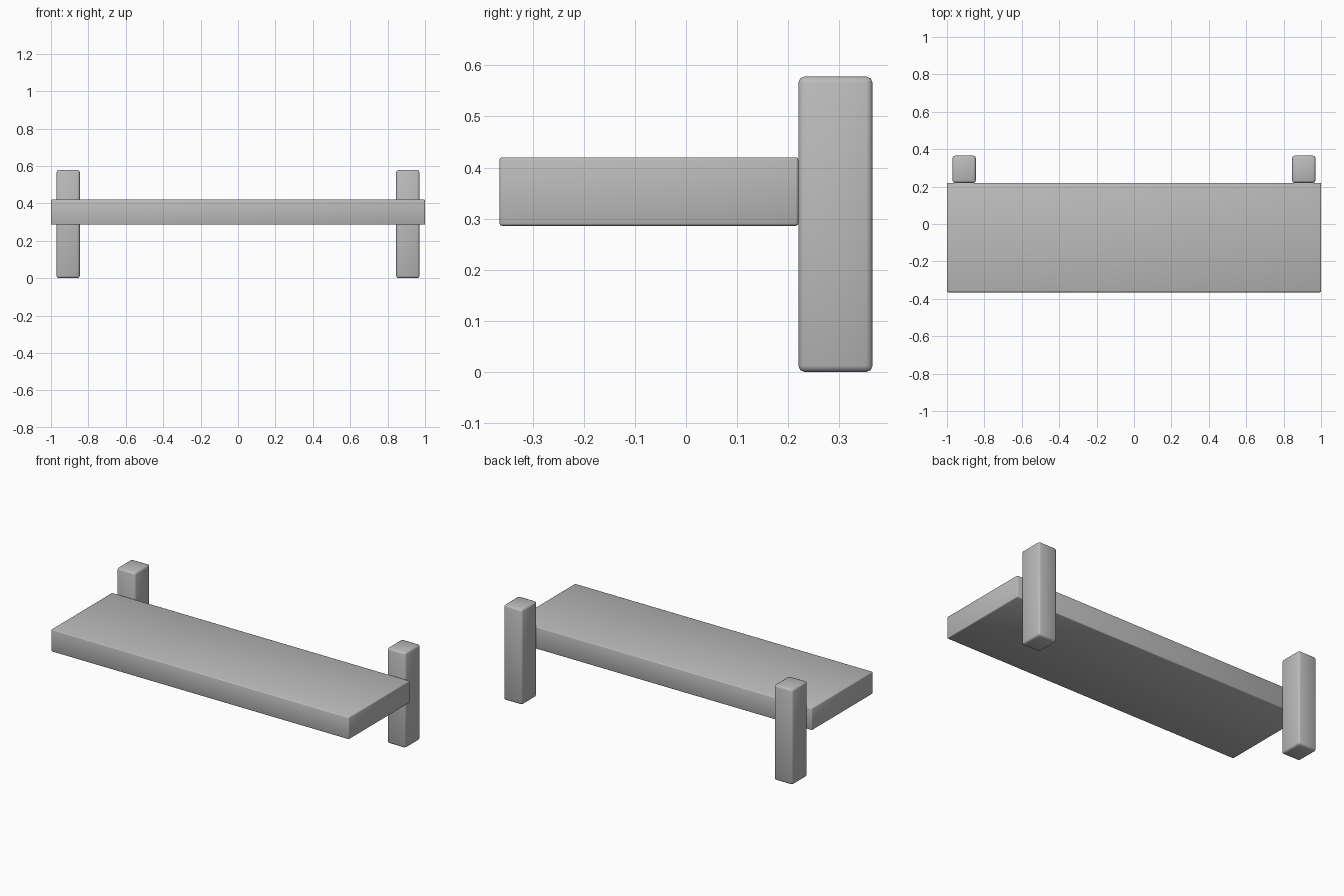
import bpy
import math

cube = bpy.data.objects.get("Cube")
if cube:
    bpy.data.objects.remove(cube, do_unlink=True)

COLOUR = (0.5, 0.5, 0.5, 1)
grey = bpy.data.materials.new("plain_grey")
grey.use_nodes = True
grey.diffuse_color = COLOUR
grey.node_tree.nodes["Principled BSDF"].inputs["Base Color"].default_value = COLOUR


def rounded_box(name, low, high, bevel, segments):
    """Box between two corners with softened edges."""
    centre = [(a + b) / 2 for a, b in zip(low, high)]
    bpy.ops.mesh.primitive_cube_add(size=1, location=centre)
    box = bpy.context.object
    box.name = name
    box.scale = [b - a for a, b in zip(low, high)]
    bpy.ops.object.transform_apply(location=False, rotation=False, scale=True)
    mod = box.modifiers.new("soft_edges", "BEVEL")
    mod.width = bevel
    mod.segments = segments
    bpy.ops.object.modifier_apply(modifier=mod.name)
    bpy.ops.object.shade_smooth_by_angle(angle=math.radians(50))
    box.data.materials.append(grey)
    return box


# Shelf board
rounded_box("shelf_board", (-1, -0.365, 0.286), (1, 0.22, 0.42), 0.005, 2)

# Upright posts behind the board, one at each end
for side, x in (("left", 0.908), ("right", -0.908)):
    rounded_box(side + "_post", (x - 0.062, 0.22, 0), (x + 0.062, 0.365, 0.578), 0.012, 2)
